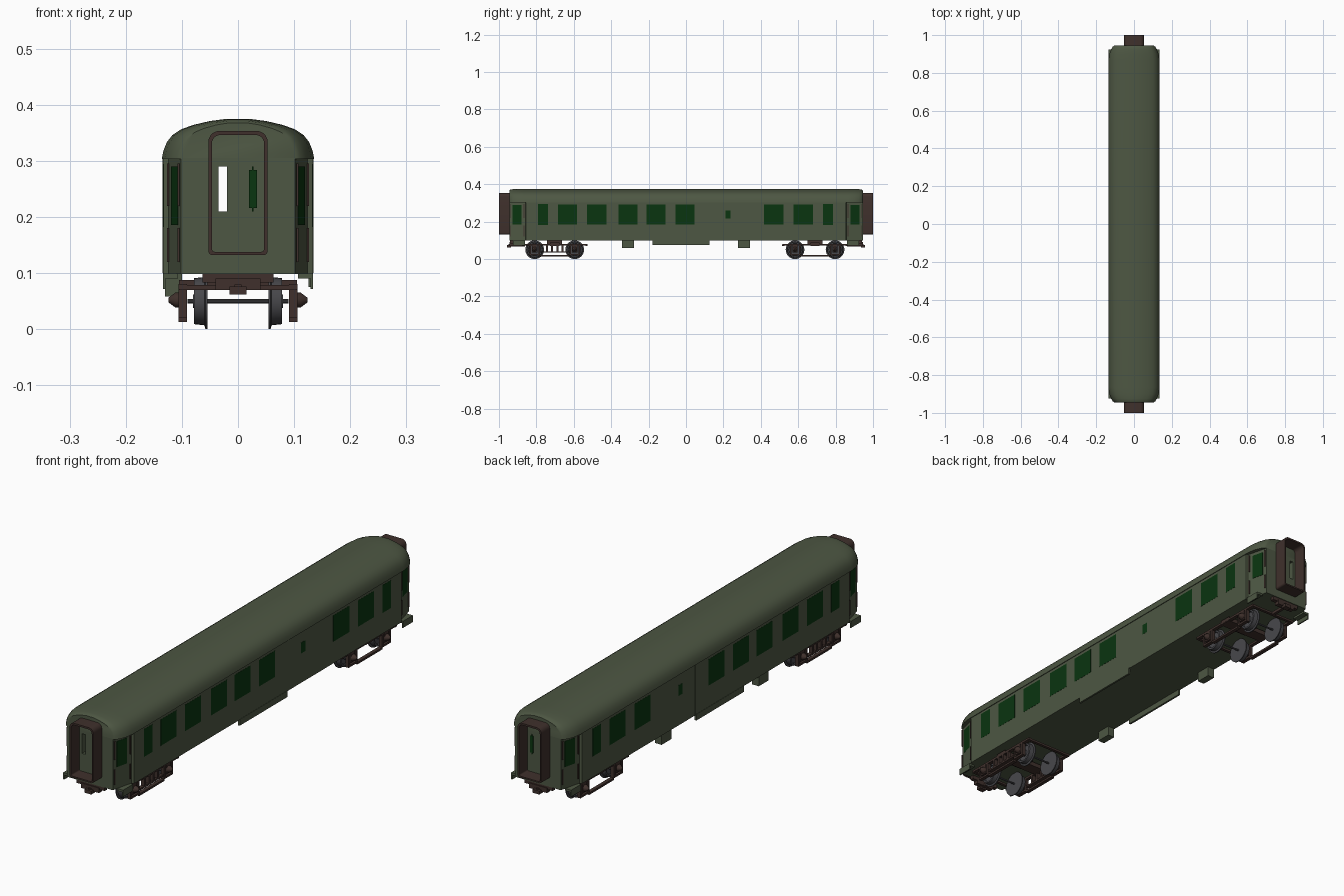
import bpy, bmesh, math
from mathutils import Matrix, Vector

if "Cube" in bpy.data.objects:
    bpy.data.objects.remove(bpy.data.objects["Cube"])


def material(name, rgb):
    m = bpy.data.materials.new(name)
    m.use_nodes = True
    m.diffuse_color = (*rgb, 1)
    m.node_tree.nodes["Principled BSDF"].inputs["Base Color"].default_value = (*rgb, 1)
    return m


GREEN = material("olive green paint", (0.075, 0.095, 0.056))
GLASS = material("dark green glass", (0.003, 0.035, 0.005))
BROWN = material("dark brown steel", (0.050, 0.030, 0.025))
STEEL = material("grey wheel steel", (0.065, 0.065, 0.072))


def finish(name, bm, mat, smooth=None):
    bmesh.ops.recalc_face_normals(bm, faces=bm.faces)
    me = bpy.data.meshes.new(name)
    bm.to_mesh(me)
    bm.free()
    me.materials.append(mat)
    ob = bpy.data.objects.new(name, me)
    bpy.context.collection.objects.link(ob)
    if smooth:
        bpy.ops.object.select_all(action="DESELECT")
        ob.select_set(True)
        bpy.context.view_layer.objects.active = ob
        bpy.ops.object.shade_smooth_by_angle(angle=math.radians(smooth))
    return ob


def add_box(bm, x0, x1, y0, y1, z0, z1):
    size = Matrix.Diagonal((abs(x1 - x0), abs(y1 - y0), abs(z1 - z0), 1))
    mid = Matrix.Translation(((x0 + x1) / 2, (y0 + y1) / 2, (z0 + z1) / 2))
    bmesh.ops.create_cube(bm, size=1, matrix=mid @ size)


def boxes(name, mat, dims):
    bm = bmesh.new()
    for d in dims:
        add_box(bm, *d)
    return finish(name, bm, mat)


def loft(bm, rings, closed=False, caps=True):
    loops = [[bm.verts.new(p) for p in r] for r in rings]
    n = len(loops[0])
    pairs = list(zip(loops, loops[1:])) + ([(loops[-1], loops[0])] if closed else [])
    for a, b in pairs:
        for i in range(n):
            j = (i + 1) % n
            bm.faces.new((a[i], a[j], b[j], b[i]))
    if caps and not closed:
        bm.faces.new(loops[0])
        bm.faces.new(loops[-1])


def lathe_x(name, profile, centre, mat, side=1, seg=28):
    # profile of (distance along x, radius), spun about an x axis
    bm = bmesh.new()
    cx, cy, cz = centre
    turns = [2 * math.pi * k / seg for k in range(seg)]
    loft(bm, [[(cx + side * x, cy + r * math.cos(t), cz + r * math.sin(t)) for t in turns]
              for x, r in profile])
    return finish(name, bm, mat, 35)


# Body shell: plan outline with recessed, tapering end vestibules
quarter = [(0.102, 0.945), (0.124, 0.857), (0.133, 0.855)]
plan = quarter + [(x, -y) for x, y in reversed(quarter)]
plan += [(-x, y) for x, y in reversed(plan)]
bm = bmesh.new()
loft(bm, [[(x, y, z) for x, y in plan] for z in (0.098, 0.305)])
body = finish("body_shell", bm, GREEN)

# Narrow see-through opening running from one end door to the other
cutter = boxes("door_opening_cutter", GREEN, [(-0.035, -0.02, -1.1, 1.1, 0.21, 0.29)])
cutter.hide_render = True
cut = body.modifiers.new("door_opening", "BOOLEAN")
cut.object = cutter
cut.solver = "EXACT"
bpy.context.view_layer.objects.active = body
bpy.ops.object.modifier_apply(modifier=cut.name)
bpy.data.objects.remove(cutter)

# Arched roof, drawn in and lowered at both ends
half = [(0.136, 0.303), (0.133, 0.318), (0.127, 0.333), (0.117, 0.346), (0.102, 0.356),
        (0.08, 0.364), (0.05, 0.371), (0.02, 0.375)]
arch = half + [(-x, z) for x, z in reversed(half)]
ends = [(0.945, 0.76, 0.9), (0.94, 0.82, 0.95), (0.925, 0.89, 0.98), (0.9, 0.96, 1), (0.865, 1, 1)]
stations = [(-y, w, h) for y, w, h in ends] + ends[::-1]
bm = bmesh.new()
loft(bm, [[(x * w, y, 0.303 + (z - 0.303) * h) for x, z in arch] for y, w, h in stations])
finish("roof", bm, GREEN, 40)

# Side windows, the same on both sides
panes = [(a, a + 0.102, 0.186, 0.292) for a in (-0.684, -0.528, -0.362, -0.212, -0.056, 0.418, 0.576)]
panes += [(-0.79, -0.737, 0.182, 0.294), (0.732, 0.786, 0.182, 0.294), (0.212, 0.239, 0.217, 0.26)]
for s, label in ((1, "left"), (-1, "right")):
    boxes(label + "_windows", GLASS, [(s * 0.13, s * 0.1336, *p) for p in panes])
    boxes(label + "_skirt", GREEN, [(s * 0.126, s * 0.134, -0.18, 0.125, 0.075, 0.1)])
    boxes(label + "_panel_seam", GREEN, [(s * 0.13, s * 0.1345, 0.128, 0.132, 0.1, 0.303)])
boxes("underfloor_lockers", GREEN, [(-0.13, -0.1, c - 0.031, c + 0.031, 0.058, 0.1) for c in (-0.31, 0.31)])


# Vestibule doors: glass, handrails and steps along the tapered corners
def taper_x(y):
    return 0.102 + (0.945 - y) * 0.022 / 0.088


for e, end in ((-1, "front"), (1, "back")):
    for s, side in ((1, "left"), (-1, "right")):
        tag = end + "_" + side
        bm = bmesh.new()
        loft(bm, [[(s * (taper_x(y) + d), e * y, z) for y, z in
                   ((0.88, 0.186), (0.927, 0.186), (0.927, 0.29), (0.88, 0.29))] for d in (-0.003, 0.0012)])
        finish(tag + "_door_window", bm, GLASS)
        rails = [(s * (taper_x(y) + 0.001), s * (taper_x(y) + 0.005), e * (y - 0.002), e * (y + 0.002), z0, z1)
                 for y in (0.94, 0.866) for z0, z1 in ((0.12, 0.18), (0.22, 0.295))]
        boxes(tag + "_handrails", BROWN, rails)
        boxes(tag + "_door_step", GREEN, [(s * 0.107, s * 0.134, e * 0.862, e * 0.925, 0.09, 0.099),
                                          (s * 0.129, s * 0.134, e * 0.862, e * 0.925, 0.072, 0.099)])

# Gangway surrounds: hollow frames with rounded corners
def rounded(w, z0, z1, r_low, r_top, y):
    pts = []
    for cx, cz, r, a0 in ((w - r_top, z1 - r_top, r_top, 0), (r_top - w, z1 - r_top, r_top, 90),
                          (r_low - w, z0 + r_low, r_low, 180), (w - r_low, z0 + r_low, r_low, 270)):
        for k in range(6):
            a = math.radians(a0 + 18 * k)
            crown = 0.004 * (1 - (cx / w) ** 2) if a0 < 180 else 0
            pts.append((cx + r * math.cos(a), y, cz + r * math.sin(a) + crown))
    return pts


for e, end in ((-1, "front"), (1, "back")):
    bm = bmesh.new()
    outer, inner = (0.053, 0.132, 0.351, 0.008, 0.02), (0.0465, 0.138, 0.344, 0.005, 0.015)
    loft(bm, [rounded(*outer, e * 0.935), rounded(*outer, e), rounded(*inner, e), rounded(*inner, e * 0.935)],
         closed=True)
    finish(end + "_gangway", bm, BROWN, 30)
    boxes(end + "_door_glass", GLASS, [(0.02, 0.034, e * 0.943, e * 0.948, 0.216, 0.284),
                                       (0.025, 0.028, e * 0.943, e * 0.948, 0.21, 0.29)])
    # Buffer beam and coupler
    boxes(end + "_buffer_beam", BROWN, [(-0.063, 0.063, e * 0.925, e * 0.942, 0.083, 0.099),
                                        (-0.04, 0.04, e * 0.925, e * 0.945, 0.07, 0.09)])
    boxes(end + "_coupler", BROWN, [(-0.006, 0.006, e * 0.86, e * 0.95, 0.068, 0.08),
                                    (-0.015, 0.015, e * 0.935, e * 0.958, 0.062, 0.076)])

# Bogies: wheelsets, axle boxes and side frames
wheel = [(0.054, 0.046), (0.054, 0.05), (0.058, 0.05), (0.06, 0.043), (0.078, 0.041), (0.078, 0.034),
         (0.07, 0.032), (0.07, 0.014), (0.08, 0.012)]
for c, end in ((-0.702, "front"), (0.69, "back")):
    axles = [c - 0.107, c + 0.107]
    for n, y in enumerate(axles):
        lathe_x(f"{end}_axle_{n + 1}", [(-0.09, 0.004), (0.09, 0.004)], (0, y, 0.05), STEEL, seg=10)
        for s, side in ((1, "left"), (-1, "right")):
            tag = f"{end}_{side}_{n + 1}"
            lathe_x(tag + "_wheel", wheel, (0, y, 0.05), STEEL, s)
            lathe_x(tag + "_axle_cap", [(0.1, 0.014), (0.112, 0.013), (0.124, 0.004)], (0, y, 0.052), BROWN, s, 12)
    boxes(end + "_bogie_bolster", BROWN, [(-0.105, 0.105, c - 0.025, c + 0.025, 0.07, 0.088),
                                          (-0.03, 0.03, c - 0.04, c + 0.04, 0.08, 0.1)])
    boxes(end + "_bogie_crossbars", BROWN, [(-0.105, 0.105, c + d - 0.006, c + d + 0.006, 0.07, 0.079)
                                            for d in (-0.17, 0.17)])
    for s, side in ((1, "left"), (-1, "right")):
        a, b = s * 0.091, s * 0.106
        frame = [(a, b, c - 0.175, c + 0.175, 0.072, 0.081),
                 (a, b, c - 0.08, c + 0.08, 0.013, 0.021)]
        for y in axles:
            frame.append((a, b, y - 0.014, y + 0.014, 0.035, 0.074))
            frame += [(a, b, y + d - 0.004, y + d + 0.004, 0.022, 0.074) for d in (-0.024, 0.024)]
            frame.append((a, b, y - 0.028, y + 0.028, 0.02, 0.028))
        if end == "front":
            frame.append((a, b, c - 0.075, c + 0.075, 0.034, 0.041))
            frame += [(a, b, c + d - 0.005, c + d + 0.005, 0.036, 0.075) for d in (-0.042, -0.014, 0.014, 0.042)]
        boxes(f"{end}_{side}_bogie_frame", BROWN, frame)
